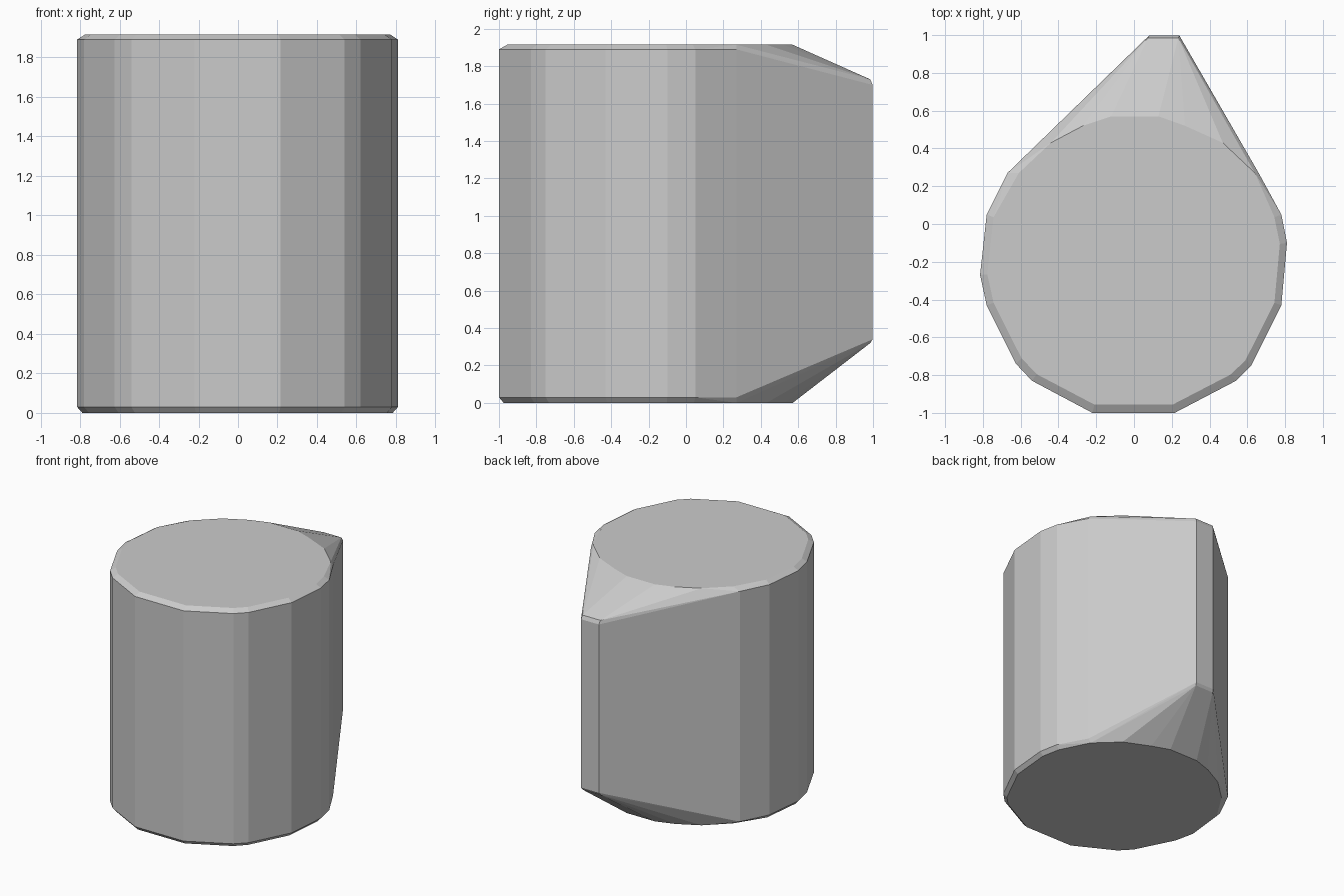
import bpy, bmesh, math

if "Cube" in bpy.data.objects:
    bpy.data.objects.remove(bpy.data.objects["Cube"])

HEIGHT = 1.915
# Rounded wall outline (without the spout), seen from above
WALL = [(0.66, 0.27), (0.78, 0.05), (0.81, -0.10), (0.78, -0.43), (0.62, -0.75),
        (0.54, -0.83), (0.215, -1), (-0.22, -1), (-0.54, -0.83), (-0.625, -0.74),
        (-0.78, -0.43), (-0.815, -0.27), (-0.78, 0.05), (-0.67, 0.27)]
# Back arc of the flat caps, where the slopes to the spout begin
CAP_BACK = [(-0.61, 0.27), (-0.44, 0.43), (-0.27, 0.52), (-0.12, 0.57),
            (0.13, 0.57), (0.27, 0.52), (0.47, 0.43), (0.64, 0.27)]
# Front arc of the caps: the wall outline drawn in slightly
CAP_FRONT = [(x * 0.953, -0.2 + (y + 0.2) * s) for x, y in WALL[1:-1] for s in (0.945,)]
TOP_CAP = CAP_BACK + CAP_FRONT
BOTTOM_CAP = CAP_BACK + [(x * 1.015, -0.2 + (y + 0.2) * 1.025) for x, y in CAP_FRONT]

# Pointed vertical spout edge with small chamfers
SPOUT = [(0.08, 0.998), (0.24, 0.998)]
SPOUT_TIP = [(0.075, 0.985), (0.235, 0.985)]


def ring(bm, points, z):
    for x, y in points:
        bm.verts.new((x, y, z))


bm = bmesh.new()
ring(bm, BOTTOM_CAP, 0)
ring(bm, WALL, 0.03)
ring(bm, WALL, HEIGHT - 0.025)
ring(bm, TOP_CAP, HEIGHT)
ring(bm, SPOUT_TIP, 0.32)
ring(bm, SPOUT, 0.34)
ring(bm, SPOUT, 1.70)
ring(bm, SPOUT_TIP, 1.73)

# Wrap the rings in one faceted solid
hull = bmesh.ops.convex_hull(bm, input=bm.verts[:])
loose = [v for v in bm.verts if not v.link_faces]
bmesh.ops.delete(bm, geom=loose, context='VERTS')
bmesh.ops.dissolve_limit(bm, angle_limit=math.radians(0.5), verts=bm.verts[:], edges=bm.edges[:])
bmesh.ops.recalc_face_normals(bm, faces=bm.faces[:])

mesh = bpy.data.meshes.new("teardrop_block")
bm.to_mesh(mesh)
bm.free()
block = bpy.data.objects.new("teardrop_block", mesh)
bpy.context.collection.objects.link(block)
